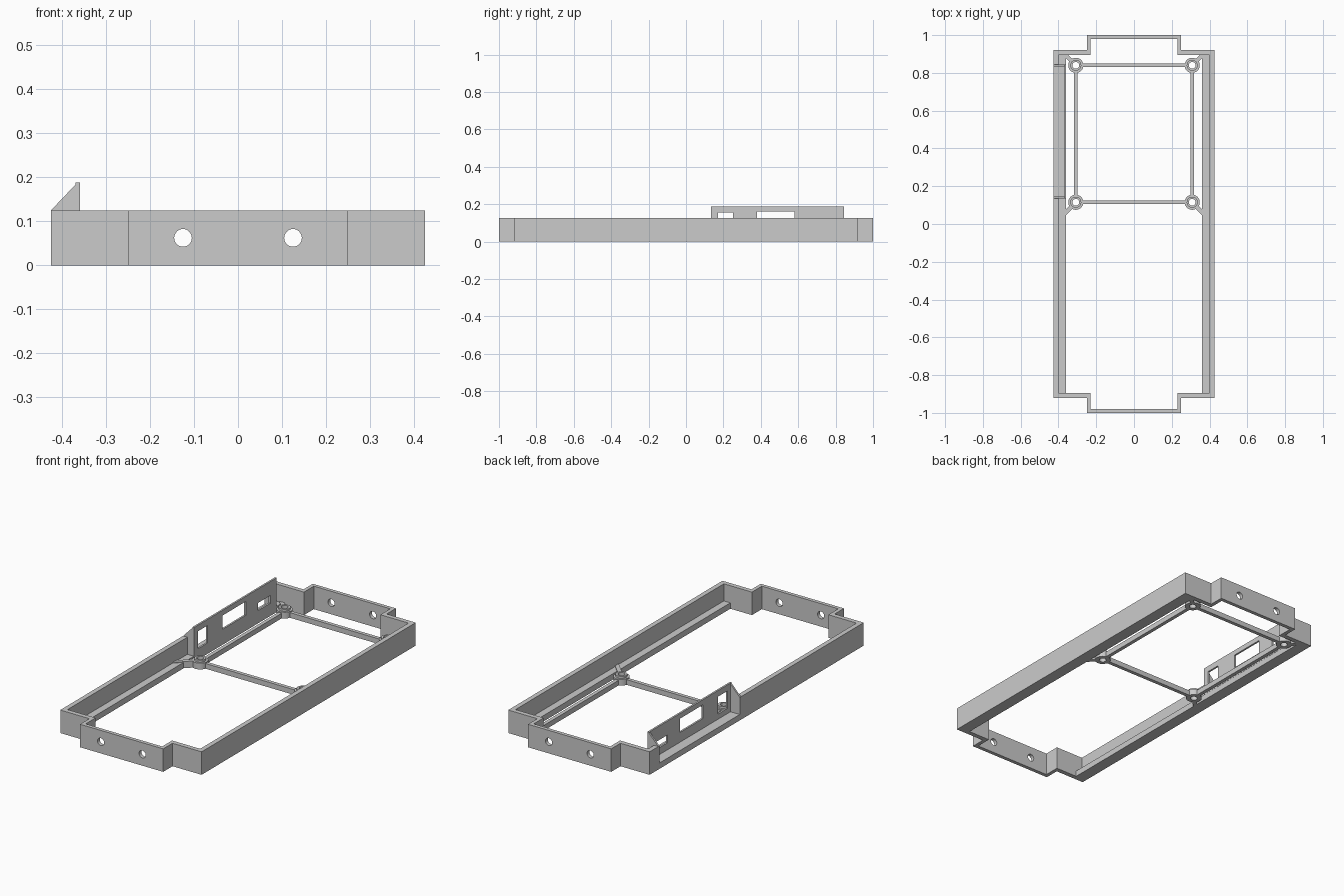
import bpy, bmesh
from math import cos, sin, pi, atan2
from mathutils import Vector, Matrix

cube = bpy.data.objects.get("Cube")
if cube:
    bpy.data.objects.remove(cube, do_unlink=True)

GREY = (0.6, 0.6, 0.6, 1)
grey = bpy.data.materials.new("plain grey")
grey.use_nodes = True
grey.diffuse_color = GREY
grey.node_tree.nodes["Principled BSDF"].inputs["Base Color"].default_value = GREY

HEIGHT, LEDGE = 0.125, 0.032
OPEN_Y = (0.145, 0.835)


def finish(name, bm):
    bmesh.ops.recalc_face_normals(bm, faces=bm.faces)
    mesh = bpy.data.meshes.new(name)
    bm.to_mesh(mesh)
    bm.free()
    mesh.materials.append(grey)
    ob = bpy.data.objects.new(name, mesh)
    bpy.context.collection.objects.link(ob)
    return ob


def box(name, x, y, z):
    bm = bmesh.new()
    bmesh.ops.create_cube(bm, size=1)
    for v in bm.verts:
        v.co = [(a + b) / 2 + c * (b - a) for (a, b), c in zip((x, y, z), v.co)]
    return finish(name, bm)


def strut(name, a, b, width, top):
    """Flat bar on the floor from point a to point b."""
    a, b = Vector(a), Vector(b)
    length = (b - a).length
    ob = box(name, (0, length), (-width / 2, width / 2), (0, top))
    ob.data.transform(Matrix.Translation((a.x, a.y, 0)) @
                      Matrix.Rotation(atan2(b.y - a.y, b.x - a.x), 4, 'Z'))
    return ob


def cut(ob, cutter):
    mod = ob.modifiers.new("cut", 'BOOLEAN')
    mod.operation, mod.solver, mod.object = 'DIFFERENCE', 'EXACT', cutter
    bpy.context.view_layer.objects.active = ob
    bpy.ops.object.modifier_apply(modifier=mod.name)
    bpy.data.objects.remove(cutter, do_unlink=True)


def outline(bx, by, tx, ty):
    """Rectangle with a centred tab on each short end, counter-clockwise."""
    quarter = [(bx, by), (tx, by), (tx, ty)]
    pts = quarter + [(-x, y) for x, y in reversed(quarter)]
    return pts + [(-x, -y) for x, y in pts]


# Outer wall
bm = bmesh.new()
loops = []
for pts in (outline(0.425, 0.92, 0.25, 1.0), outline(0.399, 0.895, 0.23, 0.98)):
    loops += [[bm.verts.new((x, y, z)) for x, y in pts] for z in (0, HEIGHT)]
out_lo, out_hi, in_lo, in_hi = loops
for p, q in ((out_lo, out_hi), (out_hi, in_hi), (in_hi, in_lo), (in_lo, out_lo)):
    for i in range(len(p)):
        j = (i + 1) % len(p)
        bm.faces.new((p[i], p[j], q[j], q[i]))
frame = finish("outer_frame", bm)

# Round holes through both end tabs, and the side opening at the connectors
for x in (-0.125, 0.125):
    bm = bmesh.new()
    bmesh.ops.create_cone(bm, cap_ends=True, segments=32, radius1=0.02, radius2=0.02, depth=3,
                          matrix=Matrix.Translation((x, 0, HEIGHT / 2)) @
                          Matrix.Rotation(pi / 2, 4, 'X'))
    cut(frame, finish("hole_cutter", bm))
cut(frame, box("opening_cutter", (-0.5, -0.38), OPEN_Y, (LEDGE, 0.3)))

# Ledges along the long sides
for side, s in (("left", 1), ("right", -1)):
    box(side + "_ledge", sorted((s * 0.36, s * 0.4)), (-0.9, 0.9), (0, LEDGE))

# Connector panel with three cutouts
panel = box("connector_panel", (-0.369, -0.359), (0.135, 0.845), (LEDGE, 0.188))
for y, z in (((0.17, 0.25), (0.06, 0.155)),
             ((0.38, 0.58), (0.085, 0.16)),
             ((0.685, 0.79), (0.07, 0.112))):
    cut(panel, box("port_cutter", (-0.5, -0.2), y, z))

# Sloped gussets at both ends of the panel
for name, y in (("front_gusset", 0.135), ("back_gusset", 0.835)):
    bm = bmesh.new()
    profile = [(-0.425, LEDGE), (-0.36, LEDGE), (-0.36, 0.188), (-0.365, 0.188), (-0.425, HEIGHT)]
    face = bm.faces.new([bm.verts.new((x, y, z)) for x, z in profile])
    ext = bmesh.ops.extrude_face_region(bm, geom=[face])
    bmesh.ops.translate(bm, vec=(0, 0.01, 0),
                        verts=[v for v in ext["geom"] if isinstance(v, bmesh.types.BMVert)])
    finish(name, bm)

# Stepped screw bosses with diagonal braces to the wall
BX, Y0, Y1, N = 0.308, 0.115, 0.84, 32
ring = [(0.018, 0), (0.04, 0), (0.04, 0.034), (0.029, 0.034), (0.029, 0.045), (0.018, 0.045)]
for side, s in (("left", 1), ("right", -1)):
    for end, y, tip in (("front", Y0, (0.405, 0.018)), ("back", Y1, (0.37, 0.902))):
        bm = bmesh.new()
        rows = [[bm.verts.new((s * BX + r * cos(2 * pi * i / N), y + r * sin(2 * pi * i / N), z))
                 for r, z in ring] for i in range(N)]
        for i in range(N):
            a, b = rows[i], rows[(i + 1) % N]
            for k in range(len(ring)):
                m = (k + 1) % len(ring)
                bm.faces.new((a[k], b[k], b[m], a[m]))
        boss = finish(f"{end}_{side}_boss", bm)
        bpy.ops.object.select_all(action='DESELECT')
        boss.select_set(True)
        bpy.context.view_layer.objects.active = boss
        bpy.ops.object.shade_smooth_by_angle()
        d = 0.025 if end == "back" else -0.025
        strut(f"{end}_{side}_brace", (s * (BX + 0.025), y + d), (s * tip[0], tip[1]), 0.022, 0.036)
    strut(side + "_bar", (s * BX, Y0 + 0.03), (s * BX, Y1 - 0.03), 0.02, 0.028)

# Cross bars between the bosses
for name, y in (("front_cross_bar", Y0), ("back_cross_bar", Y1)):
    strut(name, (-BX + 0.03, y), (BX - 0.03, y), 0.02, 0.028)
